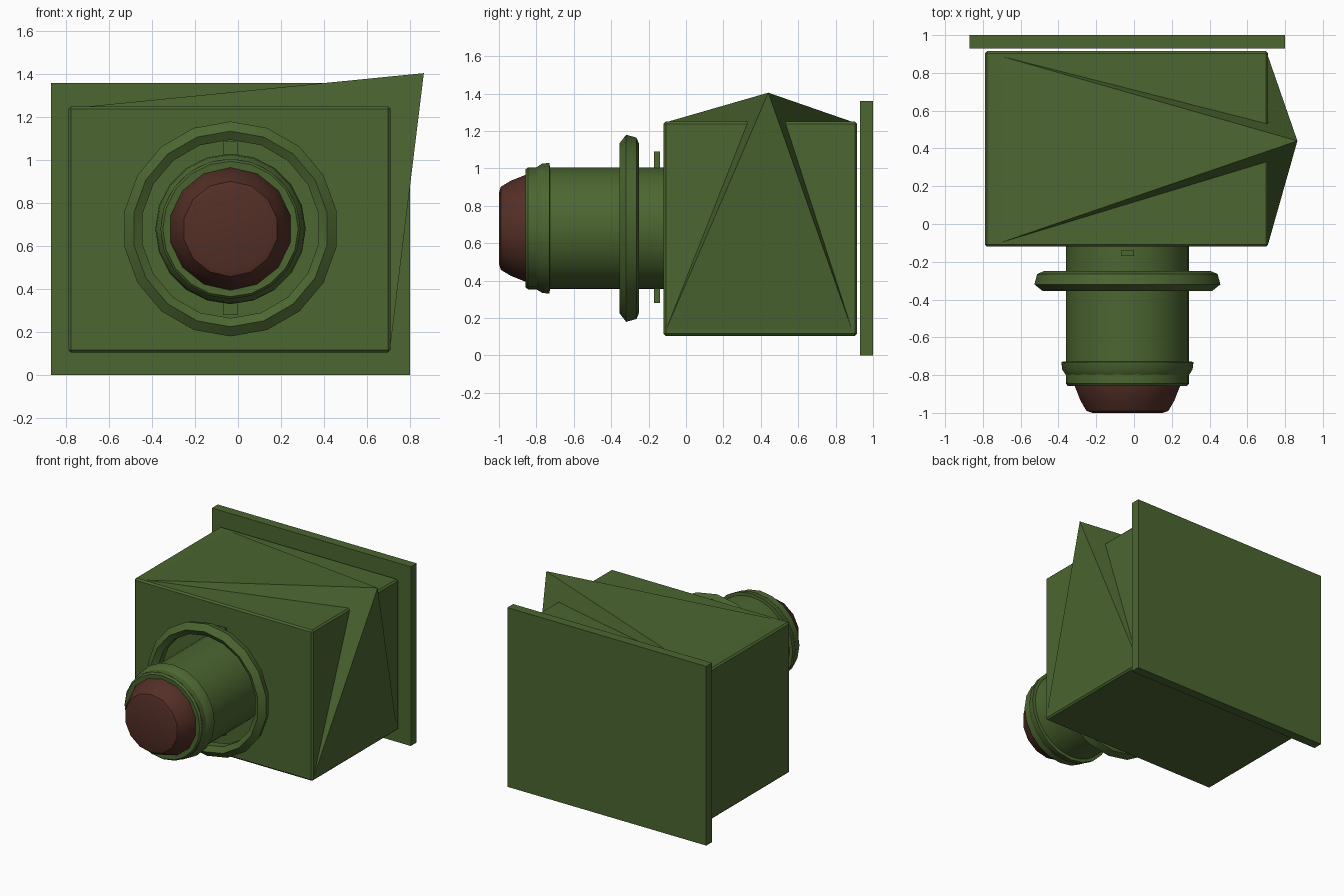
import bpy, bmesh, math

if "Cube" in bpy.data.objects:
    bpy.data.objects.remove(bpy.data.objects["Cube"])

CX, CZ = -0.035, 0.68   # axis of the round parts


def material(name, rgb):
    m = bpy.data.materials.new(name)
    m.diffuse_color = (*rgb, 1)
    m.use_nodes = True
    m.node_tree.nodes["Principled BSDF"].inputs["Base Color"].default_value = m.diffuse_color
    return m


GREEN = material("olive green", (0.072, 0.132, 0.030))
RED = material("dark red brown", (0.088, 0.028, 0.020))


def finish(name, bm, mat, smooth=None):
    bmesh.ops.recalc_face_normals(bm, faces=bm.faces)
    me = bpy.data.meshes.new(name)
    bm.to_mesh(me)
    bm.free()
    me.materials.append(mat)
    ob = bpy.data.objects.new(name, me)
    bpy.context.collection.objects.link(ob)
    if smooth:
        bpy.ops.object.select_all(action='DESELECT')
        ob.select_set(True)
        bpy.context.view_layer.objects.active = ob
        bpy.ops.object.shade_smooth_by_angle(angle=math.radians(smooth))
    return ob


def box(name, lo, hi, bevel=0):
    bm = bmesh.new()
    bmesh.ops.create_cube(bm, size=1)
    for v in bm.verts:
        v.co = [(a + b) / 2 + c * (b - a) for a, b, c in zip(lo, hi, v.co)]
    if bevel:
        bmesh.ops.bevel(bm, geom=bm.edges[:], offset=bevel, segments=1, affect='EDGES')
    return finish(name, bm, GREEN)


def lathe(name, profile, sides, mat, closed=False, smooth=None):
    """Turn (radius, y) points about the barrel axis; open profiles get end caps."""
    bm = bmesh.new()
    rings = []
    for r, y in profile:
        rings.append([bm.verts.new((CX + r * math.sin(2 * math.pi * i / sides), y,
                                    CZ + r * math.cos(2 * math.pi * i / sides)))
                      for i in range(sides)])
    pairs = list(zip(rings, rings[1:])) + ([(rings[-1], rings[0])] if closed else [])
    for a, b in pairs:
        for i in range(sides):
            j = (i + 1) % sides
            bm.faces.new((a[i], a[j], b[j], b[i]))
    if not closed:
        bm.faces.new(rings[0])
        bm.faces.new(rings[-1])
    return finish(name, bm, mat, smooth)


# Wall plate and housing
box("back_plate", (-0.87, 0.93, 0), (0.80, 1.0, 1.36))
box("housing", (-0.79, -0.12, 0.105), (0.71, 0.915, 1.25), 0.012)

# Pointed corner that pushes out of the housing's upper right edge
bm = bmesh.new()
base = [bm.verts.new(p) for p in ((-0.71, -0.10, 1.249), (-0.71, 0.89, 1.249),
                                  (0.709, 0.89, 0.13), (0.709, -0.11, 0.13))]
apex = bm.verts.new((0.865, 0.44, 1.405))
bm.faces.new(base)
for i in range(4):
    bm.faces.new((base[i], base[(i + 1) % 4], apex))
finish("corner_spike", bm, GREEN)

# Barrel with its cross bar
lathe("barrel", [(0.325, -0.11), (0.325, -0.84)], 40, GREEN, smooth=30)
box("cross_bar", (-0.07, -0.17, 0.28), (0.0, -0.14, 1.09))

# Loose ring round the barrel
lathe("outer_ring", [(0.50, -0.32), (0.485, -0.265), (0.45, -0.25), (0.415, -0.27),
                     (0.415, -0.33), (0.455, -0.355)], 18, GREEN, closed=True, smooth=35)

# Flared collar at the barrel mouth
lathe("collar", [(0.30, -0.725), (0.35, -0.73), (0.345, -0.77), (0.326, -0.80),
                 (0.326, -0.845), (0.315, -0.858), (0.285, -0.855)], 20, GREEN, smooth=30)

# Lens
lathe("lens", [(0.29, -0.82), (0.285, -0.86), (0.255, -0.935), (0.222, -0.99),
               (0.19, -1.0)], 14, RED, smooth=40)
